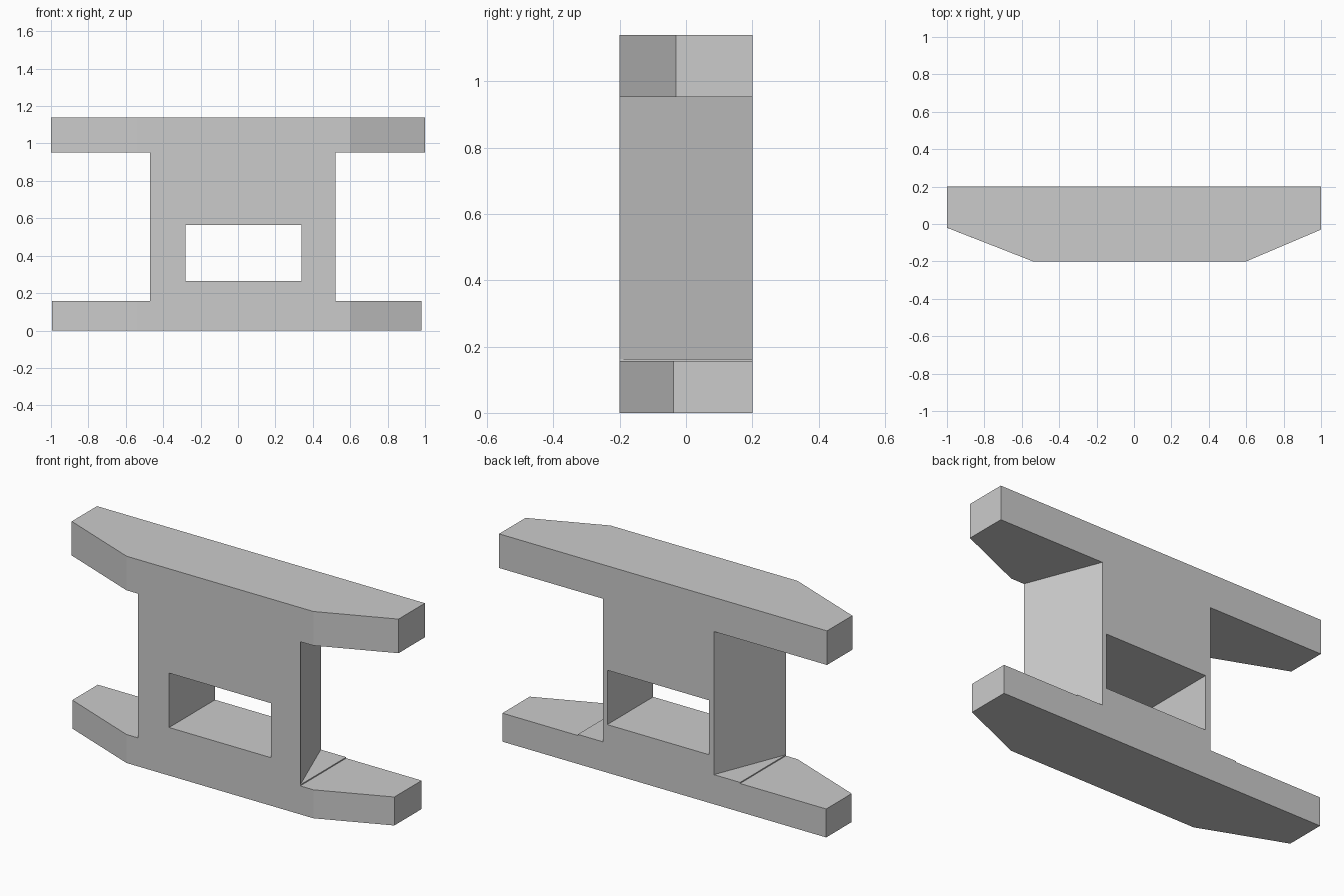
import bpy
import bmesh

if "Cube" in bpy.data.objects:
    bpy.data.objects.remove(bpy.data.objects["Cube"], do_unlink=True)

grey = bpy.data.materials.new("plain grey")
grey.use_nodes = True
grey.diffuse_color = (0.6, 0.6, 0.6, 1)
grey.node_tree.nodes["Principled BSDF"].inputs["Base Color"].default_value = (0.6, 0.6, 0.6, 1)


def prism(name, plan, bottom, top):
    """Upright prism from a counter-clockwise plan outline."""
    bm = bmesh.new()
    base = bm.faces.new([bm.verts.new((x, y, bottom)) for x, y in plan])
    raised = bmesh.ops.extrude_face_region(bm, geom=[base])["geom"]
    verts = [g for g in raised if isinstance(g, bmesh.types.BMVert)]
    bmesh.ops.translate(bm, verts=verts, vec=(0, 0, top - bottom))
    bmesh.ops.recalc_face_normals(bm, faces=bm.faces)
    mesh = bpy.data.meshes.new(name)
    bm.to_mesh(mesh)
    bm.free()
    mesh.materials.append(grey)
    obj = bpy.data.objects.new(name, mesh)
    bpy.context.collection.objects.link(obj)
    return obj


def combine(target, tool, operation):
    """Apply a boolean and discard the tool."""
    mod = target.modifiers.new("combine", "BOOLEAN")
    mod.operation = operation
    mod.solver = "EXACT"
    mod.object = tool
    bpy.context.view_layer.objects.active = target
    bpy.ops.object.modifier_apply(modifier=mod.name)
    bpy.data.objects.remove(tool, do_unlink=True)


def rect(x0, x1, y0, y1):
    return [(x0, y0), (x1, y0), (x1, y1), (x0, y1)]


def bar_plan(left, right, left_y, right_y):
    return [(left, left_y), (-0.54, -0.2), (0.6, -0.2),
            (right, right_y), (right, 0.2), (left, 0.2)]


# Web, wider at the front, with a rectangular window
frame = prism("frame", [(-0.47, -0.2), (0.52, -0.2), (0.365, 0.2), (-0.31, 0.2)], 0.1, 1.0)
window = prism("window_cutter", rect(-0.28, 0.34, -0.5, 0.5), 0.265, 0.565)
window.hide_render = True
combine(frame, window, "DIFFERENCE")

# Slight raised pad and the two chamfered bars
parts = [
    prism("raised_pad", rect(-0.47, 0.52, -0.2, 0.2), 0.05, 0.163),
    prism("lower_bar", bar_plan(-0.995, 0.98, -0.022, -0.038), 0, 0.157),
    prism("upper_bar", bar_plan(-1, 1, -0.02, -0.03), 0.952, 1.14),
]
for part in parts:
    combine(frame, part, "UNION")

# Merge the coplanar faces left by the unions
bm = bmesh.new()
bm.from_mesh(frame.data)
bmesh.ops.remove_doubles(bm, verts=bm.verts, dist=0.0001)
bmesh.ops.dissolve_limit(bm, angle_limit=0.01, verts=bm.verts, edges=bm.edges)
bm.to_mesh(frame.data)
bm.free()
